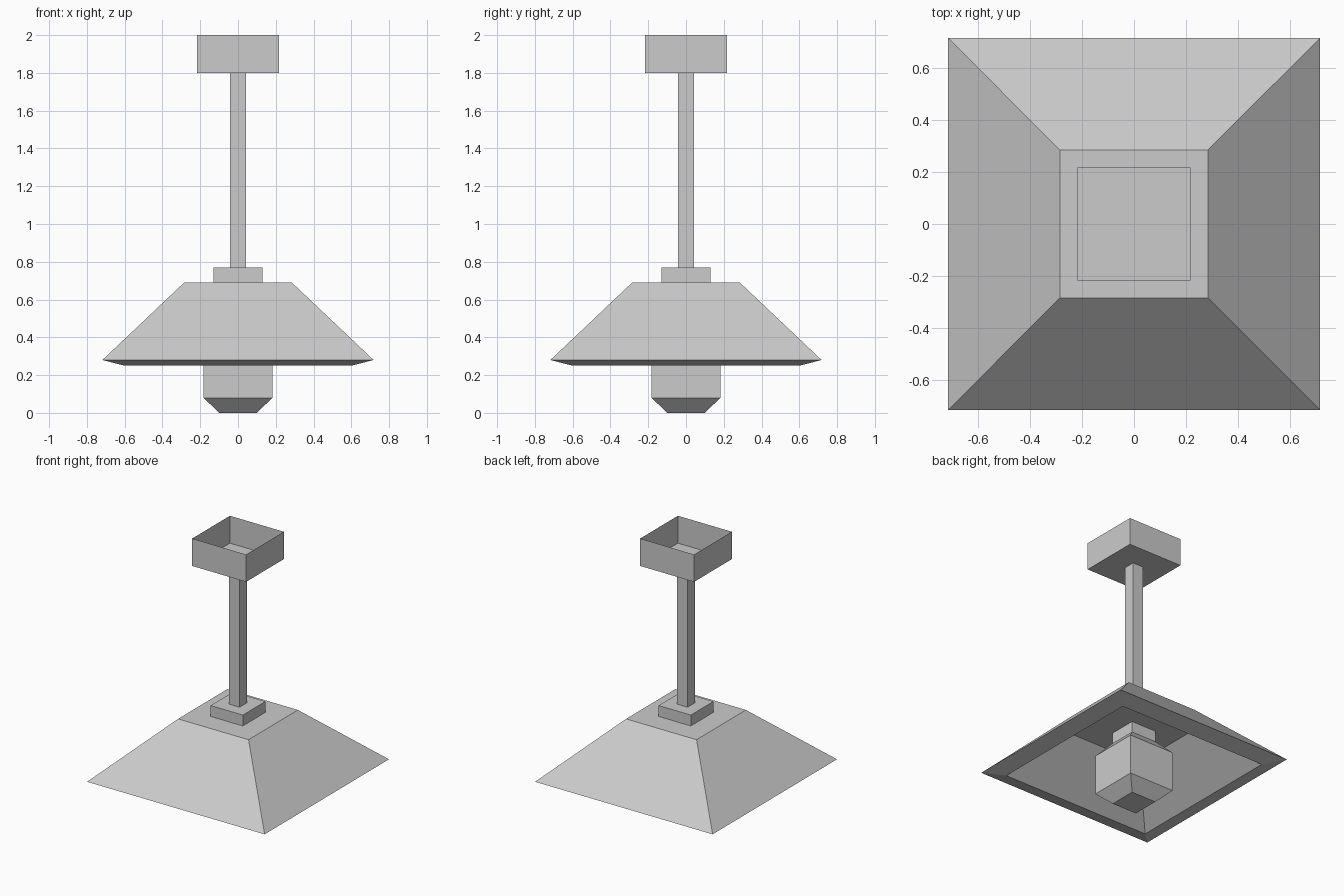
import bpy
import bmesh

cube = bpy.data.objects.get("Cube")
if cube:
    bpy.data.objects.remove(cube, do_unlink=True)

# One plain grey for the whole lamp
grey = bpy.data.materials.new("light_grey")
grey.use_nodes = True
colour = (0.6, 0.6, 0.6, 1)
grey.diffuse_color = colour
grey.node_tree.nodes["Principled BSDF"].inputs["Base Color"].default_value = colour


def square_stack(name, profile, bottom=True, top=True):
    """Skin square loops given as (half width, height), with optional end caps."""
    bm = bmesh.new()
    corners = [(-1, -1), (1, -1), (1, 1), (-1, 1)]
    loops = [[bm.verts.new((x * r, y * r, z)) for x, y in corners]
             for r, z in profile]
    for low, high in zip(loops, loops[1:]):
        for i in range(4):
            j = (i + 1) % 4
            bm.faces.new((low[i], low[j], high[j], high[i]))
    if bottom:
        bm.faces.new(loops[0][::-1])
    if top:
        bm.faces.new(loops[-1])
    mesh = bpy.data.meshes.new(name)
    bm.to_mesh(mesh)
    bm.free()
    mesh.materials.append(grey)
    obj = bpy.data.objects.new(name, mesh)
    bpy.context.collection.objects.link(obj)
    return obj


# Ceiling mount, an open-topped box
square_stack("ceiling_mount", [(0.218, 1.8), (0.218, 2.0)], top=False)

# Hanging rod and the collar it meets
square_stack("rod", [(0.042, 0.77), (0.042, 1.8)])
square_stack("collar", [(0.13, 0.69), (0.13, 0.77)])

# Hollow shade: inner ceiling, bevelled rim, outer slope, flat top
square_stack("shade", [(0.285, 0.54), (0.6, 0.25), (0.718, 0.28), (0.285, 0.69)])

# Bulb with chamfered foot and narrow neck
square_stack("bulb", [(0.1, 0), (0.182, 0.08), (0.182, 0.37),
                      (0.1, 0.46), (0.1, 0.54)])
